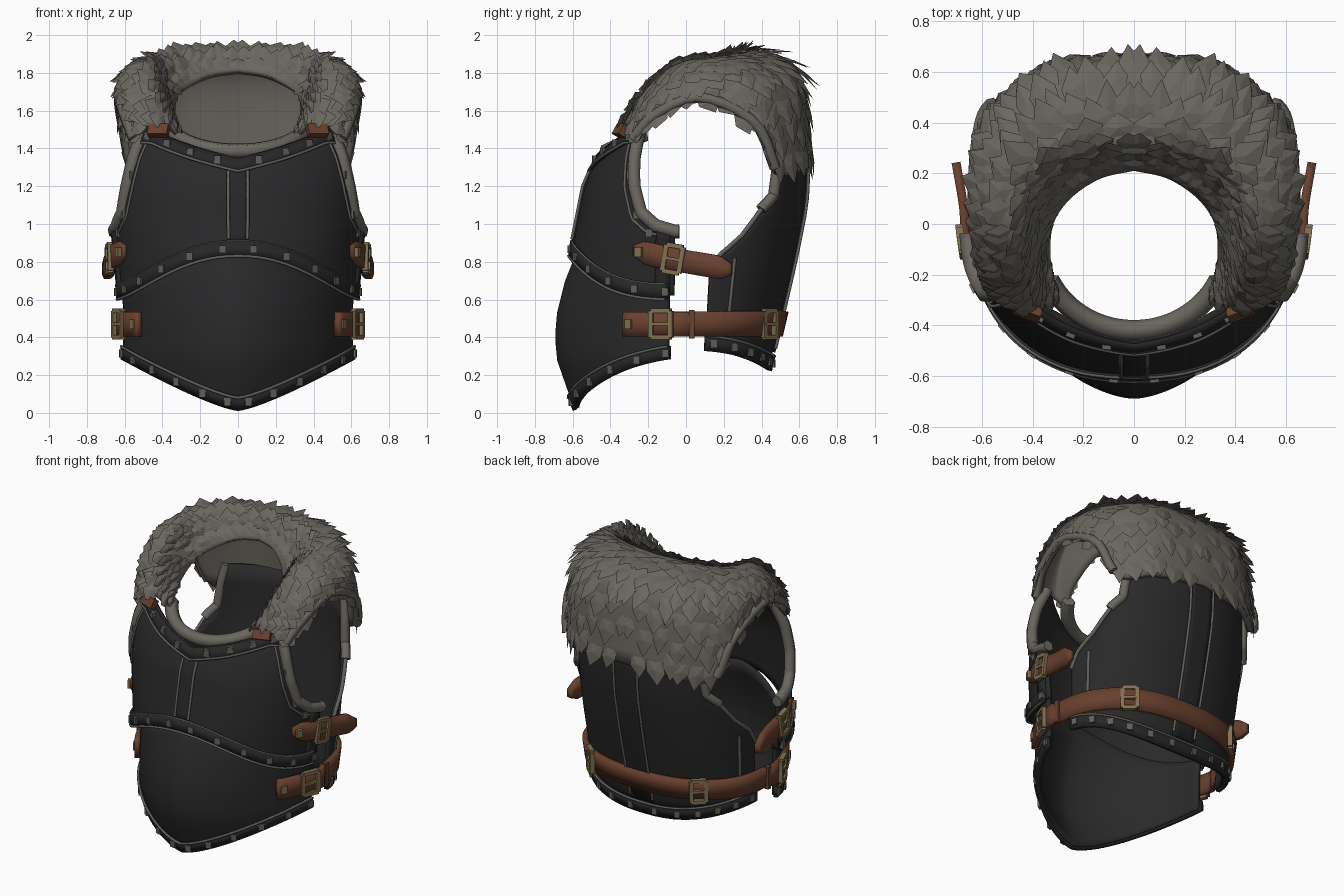
import bpy, bmesh, math, random
from mathutils import Vector, Matrix

random.seed(4)
cube = bpy.data.objects.get("Cube")
if cube:
    bpy.data.objects.remove(cube)


def material(name, color):
    m = bpy.data.materials.new(name)
    m.use_nodes = True
    m.diffuse_color = (*color, 1)
    bsdf = m.node_tree.nodes["Principled BSDF"]
    bsdf.inputs["Base Color"].default_value = (*color, 1)
    bsdf.inputs["Roughness"].default_value = 0.8
    return m


PLATE = material("dark plate", (0.022, 0.022, 0.023))
TRIM = material("dark trim", (0.02, 0.02, 0.021))
EDGE = material("worn grey", (0.12, 0.12, 0.105))
FUR = material("grey fur", (0.145, 0.133, 0.115))
LEATHER = material("brown leather", (0.14, 0.052, 0.027))
BRASS = material("old brass", (0.22, 0.165, 0.085))


# ---------- helpers ----------
def lerp(table, k, i=1):
    """Piecewise linear lookup in rows sorted by their first value."""
    if k <= table[0][0]:
        return table[0][i]
    for p, q in zip(table, table[1:]):
        if k <= q[0]:
            return p[i] + (q[i] - p[i]) * (k - p[0]) / (q[0] - p[0])
    return table[-1][i]


def spline(pts, t):
    """Smooth curve through points, t from 0 to 1."""
    n = len(pts) - 1
    i = min(int(t * n), n - 1)
    f = t * n - i
    b, c = pts[i], pts[i + 1]
    a = pts[i - 1] if i else b * 2 - c
    d = pts[i + 2] if i + 2 <= n else c * 2 - b
    return (b * 2 + (c - a) * f + (a * 2 - b * 5 + c * 4 - d) * f ** 2
            + (b * 3 - a - c * 3 + d) * f ** 3) / 2


def finish(name, bm, mat, mirror=False, smooth=True, solid=0):
    me = bpy.data.meshes.new(name)
    bm.to_mesh(me)
    bm.free()
    me.materials.append(mat)
    ob = bpy.data.objects.new(name, me)
    bpy.context.collection.objects.link(ob)
    if mirror:
        ob.modifiers.new("mirror", 'MIRROR')
    if solid:
        ob.modifiers.new("thickness", 'SOLIDIFY').thickness = solid
    if smooth:
        bpy.ops.object.select_all(action='DESELECT')
        ob.select_set(True)
        bpy.context.view_layer.objects.active = ob
        bpy.ops.object.shade_smooth_by_angle(angle=math.radians(40))


def patch(name, f, nu, nv, mat, solid=0.03, mirror=False):
    """Grid surface from f(u, v), both from 0 to 1."""
    bm = bmesh.new()
    g = [[bm.verts.new(f(i / nu, j / nv)) for j in range(nv + 1)] for i in range(nu + 1)]
    for i in range(nu):
        for j in range(nv):
            bm.faces.new((g[i][j], g[i + 1][j], g[i + 1][j + 1], g[i][j + 1]))
    finish(name, bm, mat, mirror, solid=solid)


def tube(name, pts, radius, mat, mirror=False):
    cu = bpy.data.curves.new(name, 'CURVE')
    cu.dimensions = '3D'
    cu.bevel_depth = radius
    cu.bevel_resolution = 1
    cu.use_fill_caps = True
    sp = cu.splines.new('POLY')
    sp.points.add(len(pts) - 1)
    for p, co in zip(sp.points, pts):
        p.co = (*co, 1)
    cu.materials.append(mat)
    ob = bpy.data.objects.new(name, cu)
    bpy.context.collection.objects.link(ob)
    if mirror:
        ob.modifiers.new("mirror", 'MIRROR')


def boxes(name, items, mat):
    """Mirrored boxes from (centre, size, rotation matrix)."""
    bm = bmesh.new()
    for loc, size, rot in items:
        bmesh.ops.create_cube(bm, size=1, matrix=Matrix.Translation(loc) @ rot.to_4x4()
                              @ Matrix.Diagonal((*size, 1)))
    finish(name, bm, mat, True, smooth=False)


def turn(degrees, axis='Z'):
    return Matrix.Rotation(math.radians(degrees), 3, axis)


# ---------- body shape: height, half width, depth ----------
BELLY = (1.2, [(0, .57, .58), (.1, .59, .62), (.3, .62, .69), (.5, .62, .69), (.7, .63, .64), (.9, .63, .56)])
CHEST = (.94, [(.6, .63, .62), (.88, .655, .6), (1, .67, .575), (1.2, .68, .535), (1.35, .675, .47), (1.5, .65, .37)])
BACK = (.85, [(.2, .58, .43), (.5, .6, .5), (.8, .62, .57), (1.1, .63, .63), (1.4, .63, .645)])


def body(shape, a, z, out=0.0):
    """Point on the torso; angle a in degrees, 0 is front, 90 is left."""
    e, rows = shape
    s, c = math.sin(math.radians(a)), math.cos(math.radians(a))
    x = math.copysign(abs(s) ** e, s) * (lerp(rows, z) + out)
    y = -math.copysign(abs(c) ** e, c) * (lerp(rows, z, 2) + out)
    return Vector((x, y, z))


def hem(a):
    return .02 + .28 * abs(math.sin(math.radians(a))) ** 1.6


def arch(a):
    return .64 + .23 * math.cos(math.radians(a)) ** 3


def chest_top(a):
    return lerp([(0, 1.35), (18, 1.41), (42, 1.5), (49, 1.5), (54, 1.38), (60, 1.2), (66, 1.06), (75, .99), (85, .96)], abs(a))


def back_top(a):
    return lerp([(0, 1.42), (41, 1.42), (44, 1.3), (46, 1.15), (53, 1.09), (64, .94), (75, .84), (80, .74)], abs(a - 180))


def back_hem(a):
    return .23 + .11 * math.sin(math.radians(abs(a - 180))) ** 2


def shell(name, shape, a0, a1, low, high, mat, nu=48, nv=10, out=0.0, mirror=False):
    def f(u, v):
        a = a0 + (a1 - a0) * u
        return body(shape, a, low(a) + (high(a) - low(a)) * v, out)
    patch(name, f, nu, nv, mat, .025, mirror)


def line(shape, a0, a1, height, out, n=40):
    angles = [a0 + (a1 - a0) * i / n for i in range(n + 1)]
    return [body(shape, a, height(a), out) for a in angles]


# ---------- plates and trims ----------
shell("belly_plate", BELLY, -79, 79, hem, arch, PLATE)
shell("chest_plate", CHEST, -85, 85, lambda a: arch(a) - .02, chest_top, PLATE, 68, 12)
shell("back_plate", BACK, 100, 260, back_hem, back_top, PLATE, 80)
shell("waist_trim", CHEST, -82, 82, lambda a: arch(a) - .04, lambda a: arch(a) + .04, TRIM, nv=1, out=.02)
shell("belly_hem", BELLY, -80, 80, lambda a: hem(a) - .01, lambda a: hem(a) + .06, TRIM, nv=1, out=.015)
shell("back_hem", BACK, 99, 261, lambda a: back_hem(a) - .01, lambda a: back_hem(a) + .07, TRIM, nv=1, out=.02)
shell("neck_trim", CHEST, -48, 48, lambda a: chest_top(a) - .07, chest_top, TRIM, nv=1, out=.018)
shell("chest_seam", CHEST, -3.6, 3.6, lambda a: .9, lambda a: 1.31, TRIM, 4, 8, .015)
shell("back_seam", BACK, 174.5, 185.5, lambda a: .32, lambda a: 1.38, TRIM, 4, 10, .015)
shell("side_trim", CHEST, 76, 83, arch, chest_top, TRIM, 2, 6, .015, True)

# thin worn edges beside the trims
tube("waist_edge", line(CHEST, -81, 81, lambda a: arch(a) - .04, .018), .008, EDGE)
tube("waist_top_edge", line(CHEST, -81, 81, lambda a: arch(a) + .04, .014), .006, EDGE)
tube("hem_edge", line(BELLY, -79, 79, lambda a: hem(a) + .06, .012), .008, EDGE)
tube("neck_edge", line(CHEST, -48, 48, lambda a: chest_top(a) - .07, .016), .008, EDGE)
tube("armhole_edge", line(CHEST, 45, 78, lambda a: chest_top(a + 5) - .03, .002), .008, EDGE, True)
tube("back_edge", line(BACK, 100, 260, lambda a: back_hem(a) + .07, .016), .008, EDGE)
tube("chest_seam_edge", [body(CHEST, 3.6, .92 + .04 * i, .014) for i in range(10)], .009, EDGE, True)
tube("back_seam_edge", [body(BACK, 174.5, .34 + .1 * i, .014) for i in range(11)], .009, EDGE, True)
tube("back_side_edge", [body(BACK, 113, .42 + .1 * i, 0) for i in range(5)], .01, EDGE, True)

# armhole and neck rims
tube("armhole_front_rim", line(CHEST, 49, 87, chest_top, -.01), .037, FUR, True)
tube("armhole_back_rim", line(BACK, 126, 139, back_top, 0), .03, FUR, True)
tube("armhole_low_rim", line(BACK, 100, 127, back_top, 0), .014, EDGE, True)
neck = [math.radians(-65 + 5 * i) for i in range(27)]
tube("neck_rim", [(.37 * math.sin(t), -.08 - .34 * math.cos(t), 1.54 - .155 * math.cos(t)) for t in neck], .042, FUR)

# rivets along the trims
studs = []
for shape, angles, height, out in (
        (CHEST, range(6, 82, 15), arch, .02),
        (BELLY, range(8, 80, 14), lambda a: hem(a) + .025, .015),
        (CHEST, range(8, 48, 12), lambda a: chest_top(a) - .035, .018),
        (CHEST, range(56, 82, 8), lambda a: chest_top(a) - .06, .002),
        (BACK, range(104, 180, 14), lambda a: back_hem(a) + .03, .02)):
    for a in angles:
        studs.append((body(shape, a, height(a), out), (.036, .018, .042), turn(a)))
boxes("rivets", studs, EDGE)

# ---------- fur mantle: profiles from back centre round to the front end ----------
KEYS = [[Vector(p) for p in row] for row in (
    ((0, .21, 1.82), (0, .34, 1.92), (0, .6, 1.81), (0, .68, 1.32)),
    ((.13, .18, 1.8), (.2, .32, 1.92), (.31, .57, 1.79), (.34, .63, 1.29)),
    ((.24, .11, 1.75), (.36, .24, 1.9), (.52, .42, 1.76), (.54, .49, 1.27)),
    ((.31, .02, 1.69), (.43, .12, 1.88), (.59, .26, 1.79), (.61, .37, 1.53)),
    ((.33, -.08, 1.62), (.45, -.06, 1.84), (.6, .03, 1.79), (.63, .08, 1.67)),
    ((.32, -.2, 1.54), (.42, -.22, 1.7), (.56, -.17, 1.7), (.6, -.16, 1.58)),
    ((.28, -.28, 1.47), (.37, -.33, 1.53), (.48, -.32, 1.53), (.55, -.28, 1.45)))]


def mantle(s, t):
    return spline([spline(col, s) for col in zip(*KEYS)], t)


patch("fur_mantle", mantle, 30, 18, FUR, .035, True)
tube("armhole_top_rim", [mantle(.36 + .04 * i, 1) for i in range(17)], .03, FUR, True)

# overlapping pointed tufts lying on the mantle, long at the back and short inside the collar
bm = bmesh.new()
ROWS, COLS = 10, 18
for r in range(ROWS):
    for k in range(COLS):
        s = min(max((k + .5 * (r % 2) + random.uniform(0, .5)) / COLS, .005), .985)
        t = (r + random.uniform(0, .6)) / ROWS
        p = mantle(s, t)
        across = mantle(s + .01, t) - p
        down = (mantle(s, t + .01) - p).normalized()
        out = across.cross(down).normalized()
        side = down.cross(out).normalized()
        down = (down + side * random.uniform(-.25, .25)).normalized()
        w = random.uniform(.045, .065)
        reach = (mantle(s, 1) - mantle(s, 0)).length
        ln = random.uniform(.14, .19) * min(1, .3 + reach) * (.6 if t < .35 else 1)
        lift = random.uniform(.005, .025)
        v = [bm.verts.new(q) for q in (
            p - side * w * .8 - out * .004, p + side * w * .8 - out * .004,
            p + down * ln * .5 + side * w + out * .006, p + down * ln + out * lift,
            p + down * ln * .5 - side * w + out * .006, p + down * ln * .4 + out * .015)]
        for i in range(5):
            bm.faces.new((v[i], v[(i + 1) % 5], v[5]))
finish("fur_tufts", bm, FUR, True, smooth=False)

# ---------- straps, tabs and buckles ----------
def belt_point(a, z, out):
    return body(BELLY if a < 90 else BACK, a, z, out)


patch("lower_belt", lambda u, v: belt_point(58 + 122 * u, .405 + .13 * v, .035), 40, 2, LEATHER, .035, True)
STRAP = [Vector(p) for p in ((.61, -.28, .86), (.68, -.1, .82), (.69, .06, .79), (.72, .24, .76))]


def strap(u, v):
    taper = .062 * min(1, .45 + 5 * min(u, 1 - u))
    return spline(STRAP, u) + Vector((0, 0, (v * 2 - 1) * taper))


patch("upper_strap", strap, 20, 2, LEATHER, .035, True)
boxes("shoulder_tabs", [(Vector((.42, -.345, 1.495)), (.11, .04, .06), turn(20) @ turn(-30, 'X'))], LEATHER)


def buckle(name, loc, rot, w=.11, h=.14):
    bars = [((i * w / 2, 0, 0), (.026, .03, h)) for i in (-1, 1)]
    bars += [((0, 0, i * h / 2), (w, .03, .024)) for i in (-1, 1)]
    bars.append(((0, -.003, 0), (w, .025, .016)))
    boxes(name, [(Vector(loc) + rot @ Vector(c), size, rot) for c, size in bars], BRASS)


buckle("front_belt_buckle", belt_point(76, .47, .035), turn(68))
buckle("rear_belt_buckle", belt_point(144, .47, .038), turn(138), .09)
buckle("upper_buckle", (.682, -.07, .815), turn(82) @ turn(10, 'Y'), .09)
boxes("belt_loop", [(belt_point(92, .47, .035), (.03, .03, .15), turn(90))], LEATHER)
boxes("strap_studs", [(belt_point(61, .47, .035), (.04, .02, .05), turn(57)),
                      (Vector((.63, -.25, .85)), (.04, .03, .05), turn(63))], BRASS)
